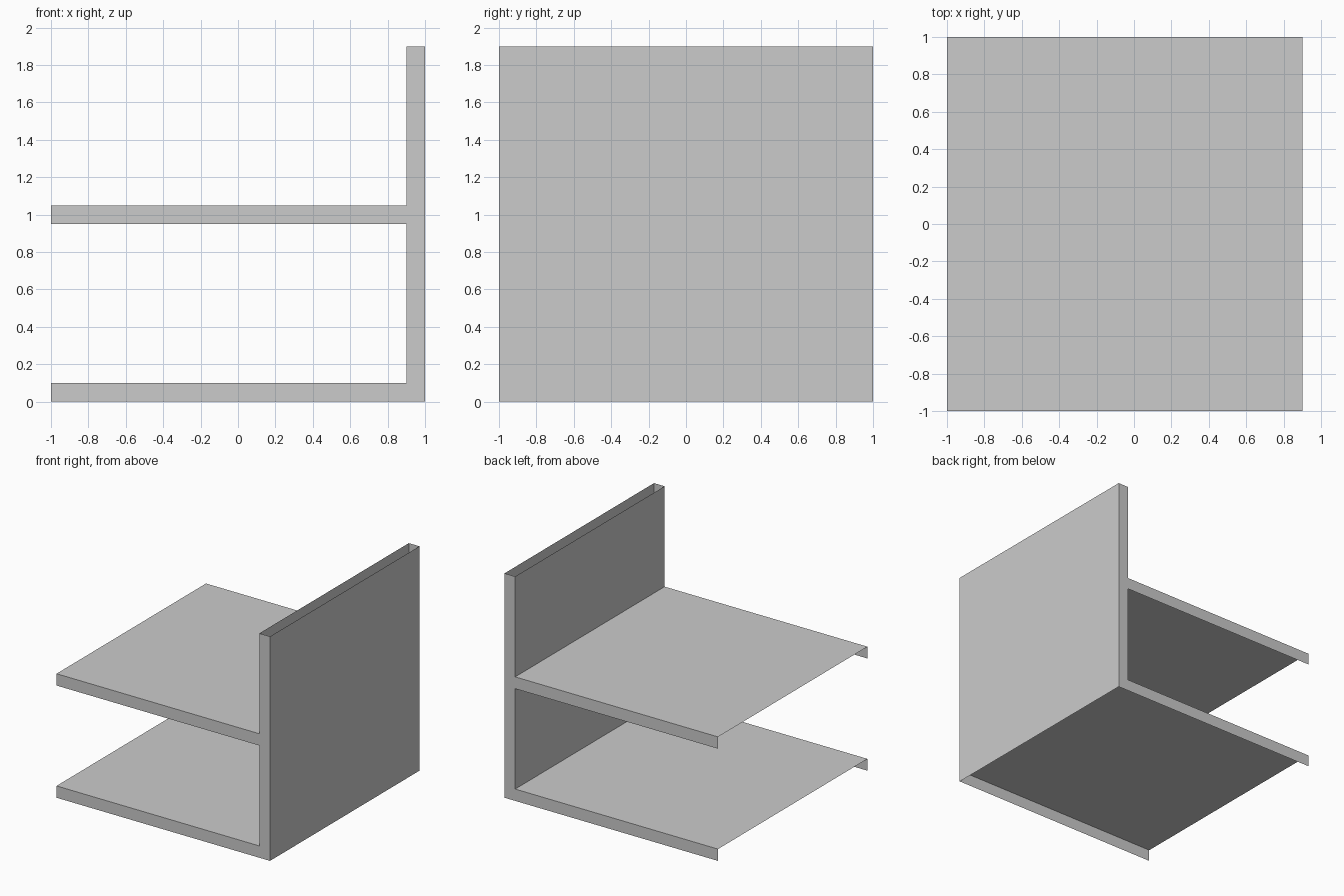
import bpy
import bmesh

if "Cube" in bpy.data.objects:
    bpy.data.objects.remove(bpy.data.objects["Cube"])

# Outline of the wall and its two shelves in (x, z), counter-clockwise from the front.
# The flag says whether the side starting at that point is closed with a panel.
OUTLINE = [
    (-1.0, 0.00, False),  # open underside
    (1.0, 0.00, True),    # outer wall
    (1.0, 1.90, False),   # open wall top
    (0.9, 1.90, True),    # inner wall, upper
    (0.9, 1.05, True),    # middle shelf top
    (-1.0, 1.05, False),  # open shelf end
    (-1.0, 0.95, False),  # open shelf underside
    (0.9, 0.95, True),    # inner wall, lower
    (0.9, 0.10, True),    # bottom shelf top
    (-1.0, 0.10, False),  # open shelf end
]

bm = bmesh.new()
front = [bm.verts.new((x, -1, z)) for x, z, _ in OUTLINE]
back = [bm.verts.new((x, 1, z)) for x, z, _ in OUTLINE]

# Front and back end plates
bm.faces.new(front)
bm.faces.new(back[::-1])

# Panels between the end plates
for i, (_, _, closed) in enumerate(OUTLINE):
    j = (i + 1) % len(OUTLINE)
    if closed:
        bm.faces.new((front[j], front[i], back[i], back[j]))

mesh = bpy.data.meshes.new("wall_with_shelves")
bm.to_mesh(mesh)
bm.free()
shelf = bpy.data.objects.new("wall_with_shelves", mesh)
bpy.context.collection.objects.link(shelf)
